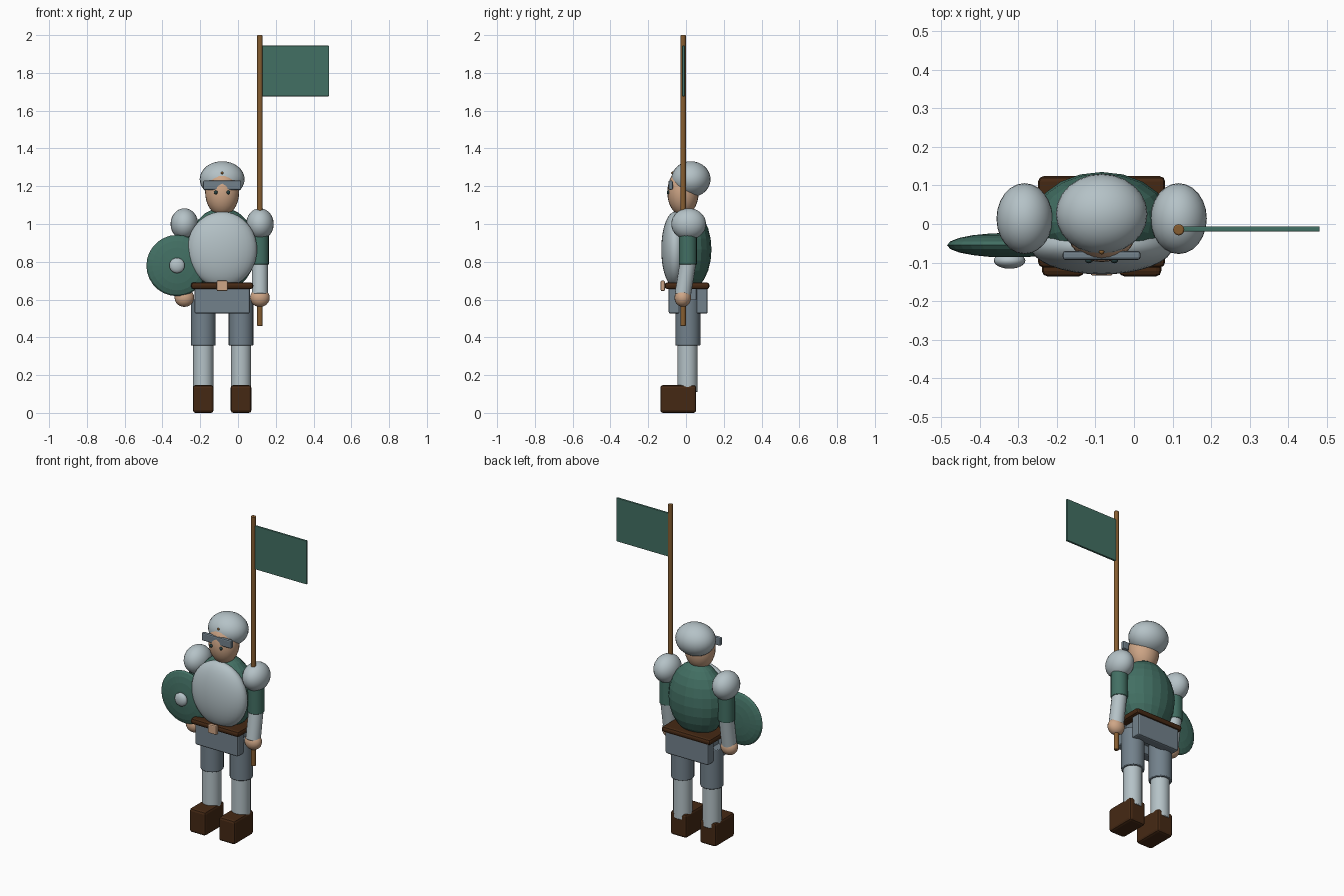
import bpy, math
from mathutils import Vector

if "Cube" in bpy.data.objects:
    bpy.data.objects.remove(bpy.data.objects["Cube"])


def material(name, rgb):
    m = bpy.data.materials.new(name)
    m.diffuse_color = (*rgb, 1)
    m.use_nodes = True
    m.node_tree.nodes["Principled BSDF"].inputs["Base Color"].default_value = m.diffuse_color
    return m


STEEL = material("pale steel", (0.46, 0.54, 0.57))
SLATE = material("slate grey", (0.17, 0.22, 0.26))
GREEN = material("deep green", (0.055, 0.16, 0.125))
SKIN = material("skin", (0.62, 0.38, 0.24))
LEATHER = material("dark leather", (0.06, 0.022, 0.007))
WOOD = material("wood", (0.24, 0.11, 0.03))
EYE = material("dark eye", (0.02, 0.05, 0.05))


def finish(name, mat, smooth=True):
    ob = bpy.context.object
    ob.name = name
    ob.data.materials.append(mat)
    bpy.ops.object.transform_apply(location=False, rotation=True, scale=True)
    if smooth:
        bpy.ops.object.shade_smooth_by_angle(angle=math.radians(35))
    return ob


def ball(name, mat, loc, radii, seg=24, rings=16, smooth=True, along_y=False):
    rot = (math.pi / 2, 0, 0) if along_y else (0, 0, 0)
    if along_y:
        radii = (radii[0], radii[2], radii[1])
    bpy.ops.mesh.primitive_uv_sphere_add(segments=seg, ring_count=rings, radius=1,
                                         location=loc, rotation=rot)
    bpy.context.object.scale = radii
    return finish(name, mat, smooth)


def rod(name, mat, a, b, r, seg=20, bevel=0.004):
    a, b = Vector(a), Vector(b)
    d = b - a
    bpy.ops.mesh.primitive_cylinder_add(vertices=seg, radius=r, depth=d.length,
                                        location=(a + b) / 2,
                                        rotation=d.to_track_quat('Z', 'Y').to_euler())
    ob = finish(name, mat)
    mod = ob.modifiers.new("soft rim", 'BEVEL')
    mod.width, mod.segments, mod.limit_method = bevel, 2, 'ANGLE'
    mod.angle_limit = math.radians(40)
    return ob


def block(name, mat, lo, hi, bevel=0.008):
    lo, hi = Vector(lo), Vector(hi)
    bpy.ops.mesh.primitive_cube_add(size=1, location=(lo + hi) / 2)
    bpy.context.object.scale = hi - lo
    ob = finish(name, mat, False)
    mod = ob.modifiers.new("soft edges", 'BEVEL')
    mod.width, mod.segments = bevel, 2
    return ob


CX = -0.084  # body centre line

# Torso and breastplate
ball("tunic_torso", GREEN, (CX, 0.005, 0.865), (0.18, 0.13, 0.222), 20, 12, False)
ball("breastplate", STEEL, (CX, -0.058, 0.865), (0.185, 0.073, 0.2), 32, 20)

# Head, helmet and face
ball("head", SKIN, (CX, -0.016, 1.168), (0.09, 0.083, 0.125))
ball("helmet", STEEL, (CX, 0.026, 1.237), (0.119, 0.104, 0.095))
block("visor", SLATE, (CX - 0.101, -0.093, 1.181), (CX + 0.101, -0.07, 1.23), 0.007)
ball("helmet_rivet", WOOD, (CX, -0.072, 1.27), (0.007, 0.007, 0.007), 12, 8)

# Belt, buckle and skirt plates
block("belt", LEATHER, (-0.249, -0.113, 0.655), (0.081, 0.124, 0.691), 0.014)
block("buckle", SKIN, (CX - 0.029, -0.134, 0.645), (CX + 0.029, -0.112, 0.70), 0.006)
for name, y0, y1 in (("front", -0.092, -0.03), ("back", 0.054, 0.115)):
    block(name + "_skirt_plate", SLATE, (-0.23, y0, 0.525), (0.063, y1, 0.665), 0.01)
block("hips", SLATE, (-0.2, -0.035, 0.58), (0.032, 0.058, 0.665), 0.004)

for side, s in (("right", -1), ("left", 1)):
    # Eye
    ball(side + "_eye", EYE, (CX + s * 0.033, -0.094, 1.167), (0.01, 0.008, 0.01), 12, 8)
    # Leg and boot
    lx = CX + s * 0.1
    rod(side + "_thigh", SLATE, (lx, 0.01, 0.357), (lx, 0.01, 0.6), 0.066, 20)
    rod(side + "_shin", STEEL, (lx, 0.008, 0.11), (lx, 0.008, 0.37), 0.054, 20)
    block(side + "_boot", LEATHER, (lx - 0.055, -0.136, 0.0), (lx + 0.055, 0.054, 0.147), 0.014)
    # Arm
    ax = CX + s * 0.2
    ball(side + "_shoulder_guard", STEEL, (ax, 0.014, 1.0), (0.073, 0.092, 0.083))
    rod(side + "_sleeve", GREEN, (ax, 0.01, 0.785), (ax, 0.01, 1.0), 0.048, 16)
    rod(side + "_forearm", STEEL, (ax, -0.017, 0.625), (ax, 0.013, 0.81), 0.043, 16)
    ball(side + "_hand", SKIN, (ax, -0.017, 0.61), (0.052, 0.044, 0.049), 20, 12)

# Shield and boss
ball("shield", GREEN, (-0.323, -0.055, 0.78), (0.162, 0.032, 0.162), 28, 10, False, True)
ball("shield_boss", STEEL, (-0.323, -0.095, 0.78), (0.041, 0.021, 0.041), 20, 12, True, True)

# Pole and flag
rod("flag_pole", WOOD, (0.116, -0.015, 0.46), (0.116, -0.015, 2.0), 0.0145, 16)
block("flag", GREEN, (0.125, -0.02, 1.676), (0.482, -0.006, 1.944), 0.003)
